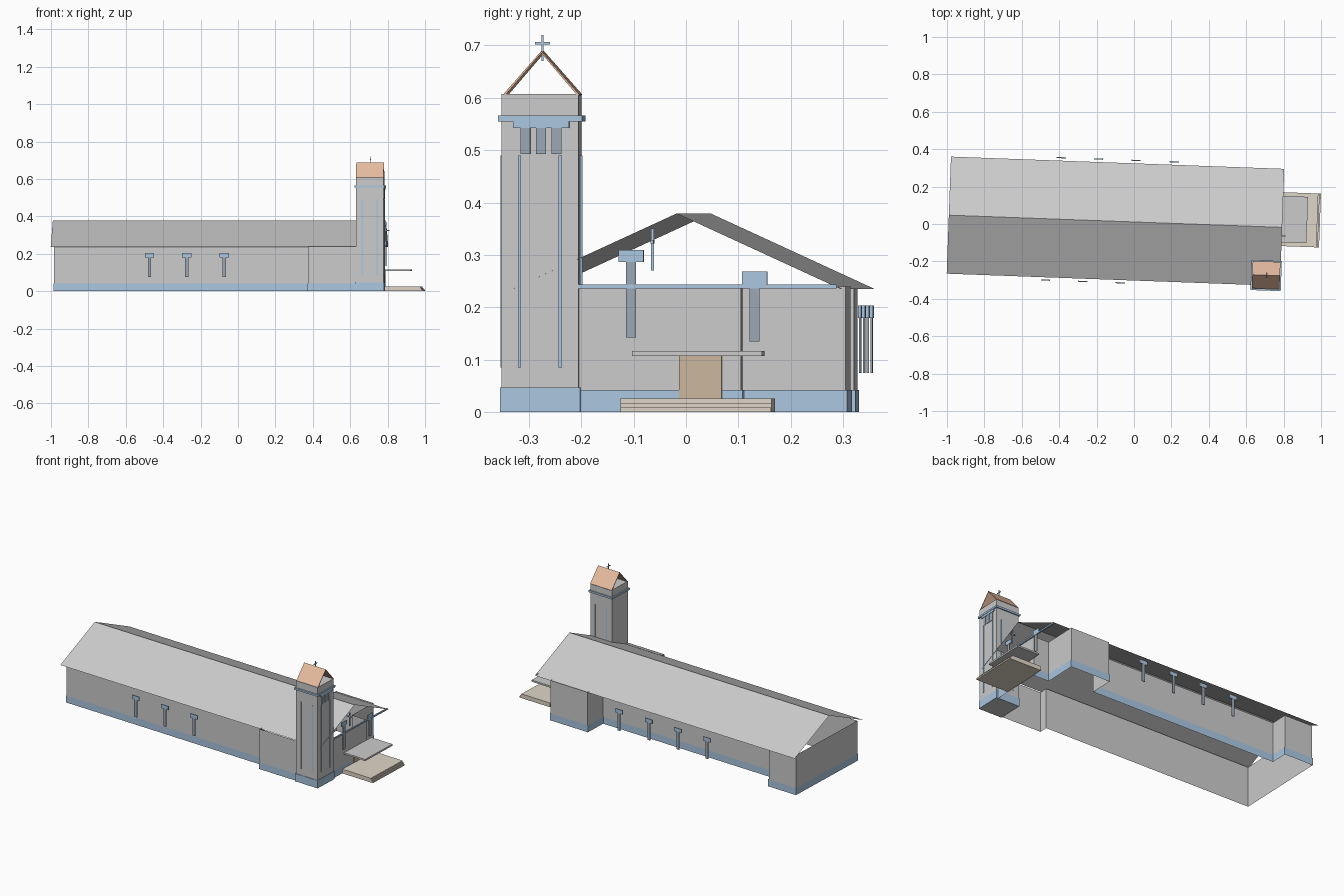
import bpy, bmesh, math

if "Cube" in bpy.data.objects:
    bpy.data.objects.remove(bpy.data.objects["Cube"])

YAW = math.radians(-2.1)  # the whole building sits slightly turned on plan


def material(name, rgb):
    m = bpy.data.materials.new(name)
    m.diffuse_color = (*rgb, 1)
    m.use_nodes = True
    m.node_tree.nodes["Principled BSDF"].inputs["Base Color"].default_value = m.diffuse_color
    return m


BLUE = material("blue_paint", (0.40, 0.57, 0.75))
SLATE = material("dark_glass", (0.33, 0.39, 0.46))
TILE = material("orange_tile", (0.80, 0.50, 0.35))
WOOD = material("wood", (0.60, 0.47, 0.34))
STONE = material("stone", (0.74, 0.67, 0.57))


def finish(name, bm, mat):
    me = bpy.data.meshes.new(name)
    bm.to_mesh(me)
    bm.free()
    ob = bpy.data.objects.new(name, me)
    ob.rotation_euler.z = YAW
    if mat:
        me.materials.append(mat)
    bpy.context.collection.objects.link(ob)
    return ob


def boxes(name, mat, *bounds):
    """One object of boxes, each (x0, x1, y0, y1, z0, z1)."""
    bm = bmesh.new()
    for x0, x1, y0, y1, z0, z1 in bounds:
        vs = bmesh.ops.create_cube(bm, size=1)["verts"]
        for v in vs:
            v.co.x = x0 if v.co.x < 0 else x1
            v.co.y = y0 if v.co.y < 0 else y1
            v.co.z = z0 if v.co.z < 0 else z1
    return finish(name, bm, mat)


def wall_sheet(name, mat, path, z0, z1, offset=0.0):
    """Closed upright sheet along a counter-clockwise plan, pushed outward."""
    bm = bmesh.new()
    n = len(path)

    def normal(i):
        (ax, ay), (bx, by) = path[i % n], path[(i + 1) % n]
        l = math.hypot(bx - ax, by - ay)
        return (by - ay) / l, (ax - bx) / l
    low, high = [], []
    for i, (x, y) in enumerate(path):
        p, q = normal(i - 1), normal(i)
        x += offset * (p[0] + q[0])
        y += offset * (p[1] + q[1])
        low.append(bm.verts.new((x, y, z0)))
        high.append(bm.verts.new((x, y, z1)))
    for i in range(n):
        j = (i + 1) % n
        bm.faces.new((low[i], low[j], high[j], high[i]))
    return finish(name, bm, mat)


def gable_roof(name, mat, x0, x1, yc, half, z0, z1):
    """Two open roof slopes meeting at a ridge along x."""
    bm = bmesh.new()
    rows = [[bm.verts.new((x, y, z)) for x in (x0, x1)]
            for y, z in ((yc - half, z0), (yc, z1), (yc + half, z0))]
    for a, b in zip(rows, rows[1:]):
        bm.faces.new((a[0], a[1], b[1], b[0]))
    return finish(name, bm, mat)


# Nave walls, painted plinth and roof
plan = [(-.975, -.265), (.387, -.265), (.387, -.315), (.78, -.315),
        (.78, .134), (.68, .134), (.68, .33), (.425, .33),
        (.425, .19), (-.79, .19), (-.79, .292), (-.975, .292)]
wall_sheet("nave_walls", None, plan, 0, 0.24)
wall_sheet("nave_plinth", BLUE, plan, 0, 0.042, 0.003)
gable_roof("nave_roof", None, -0.991, 0.792, 0.011, 0.313, 0.235, 0.379)

# Side windows: narrow glass with a blue head
for side, y, xs in (("front", -0.317, (-.462, -.262, -.062)),
                    ("back", 0.340, (-.402, -.202, -.002, .202))):
    for i, x in enumerate(xs):
        boxes(f"{side}_window_{i + 1}", SLATE,
              (x - .009, x + .009, y - .002, y + .002, .075, .18))
        boxes(f"{side}_window_head_{i + 1}", BLUE,
              (x - .025, x + .025, y - .003, y + .003, .18, .203))

# Facade windows, beam and cross
for i, (y, z0, z1, z2) in enumerate(((-.076, .142, .286, .309),
                                     (.160, .135, .243, .268))):
    boxes(f"facade_window_{i + 1}", SLATE,
          (.783, .787, y - .0095, y + .0095, z0, z1))
    boxes(f"facade_window_head_{i + 1}", BLUE,
          (.782, .788, y - .024, y + .024, z1, z2))
boxes("facade_beam", BLUE, (.781, .789, -.176, .316, .236, .244))
boxes("facade_cross", BLUE, (.790, .796, -.038, -.032, .27, .35),
      (.775, .811, -.038, -.032, .322, .328))

# Door, canopy and steps
boxes("door", WOOD, (.78, .785, .015, .097, .025, .107))
boxes("canopy", None, (.78, .925, -.069, .179, .107, .117))
for i, x in enumerate((.993, .986, .979)):
    boxes(f"step_{i + 1}", STONE,
          (.783, x, -.089, .199, i * .0085, (i + 1) * .0085))

# Bell tower
TX0, TX1, TY0, TY1 = .642, .790, -.323, -.176
boxes("tower", None, (TX0, TX1, TY0, TY1, 0, .607))
boxes("tower_plinth", BLUE,
      (TX0 - .003, TX1 + .003, TY0 - .003, TY1 + .003, 0, .047))
boxes("tower_band", BLUE,
      (TX0 - .007, TX1 + .007, TY0 - .007, TY1 + .007, .555, .566))
boxes("belfry_lintel", BLUE, (TX1, TX1 + .005, -.301, -.194, .542, .556))
strips = [(TX1, TX1 + .003, y - .003, y + .003, .085, .49) for y in (-.289, -.211)]
for y in (TY0 - .003, TY1):
    strips += [(x - .003, x + .003, y, y + .003, .085, .49) for x in (.677, .757)]
boxes("tower_strips", BLUE, *strips)
boxes("belfry_openings", SLATE,
      *[(TX1, TX1 + .003, y - .0095, y + .0095, .493, .542)
        for y in (-.278, -.248, -.218)])

# Tower roof and cross
roof = gable_roof("tower_roof", TILE, TX0, TX1, -.2475, .073, .606, .689)
solid = roof.modifiers.new("thickness", "SOLIDIFY")
solid.thickness = 0.004
boxes("tower_cross", BLUE, (.717, .721, -.2495, -.2455, .67, .72),
      (.717, .721, -.262, -.233, .702, .706))
